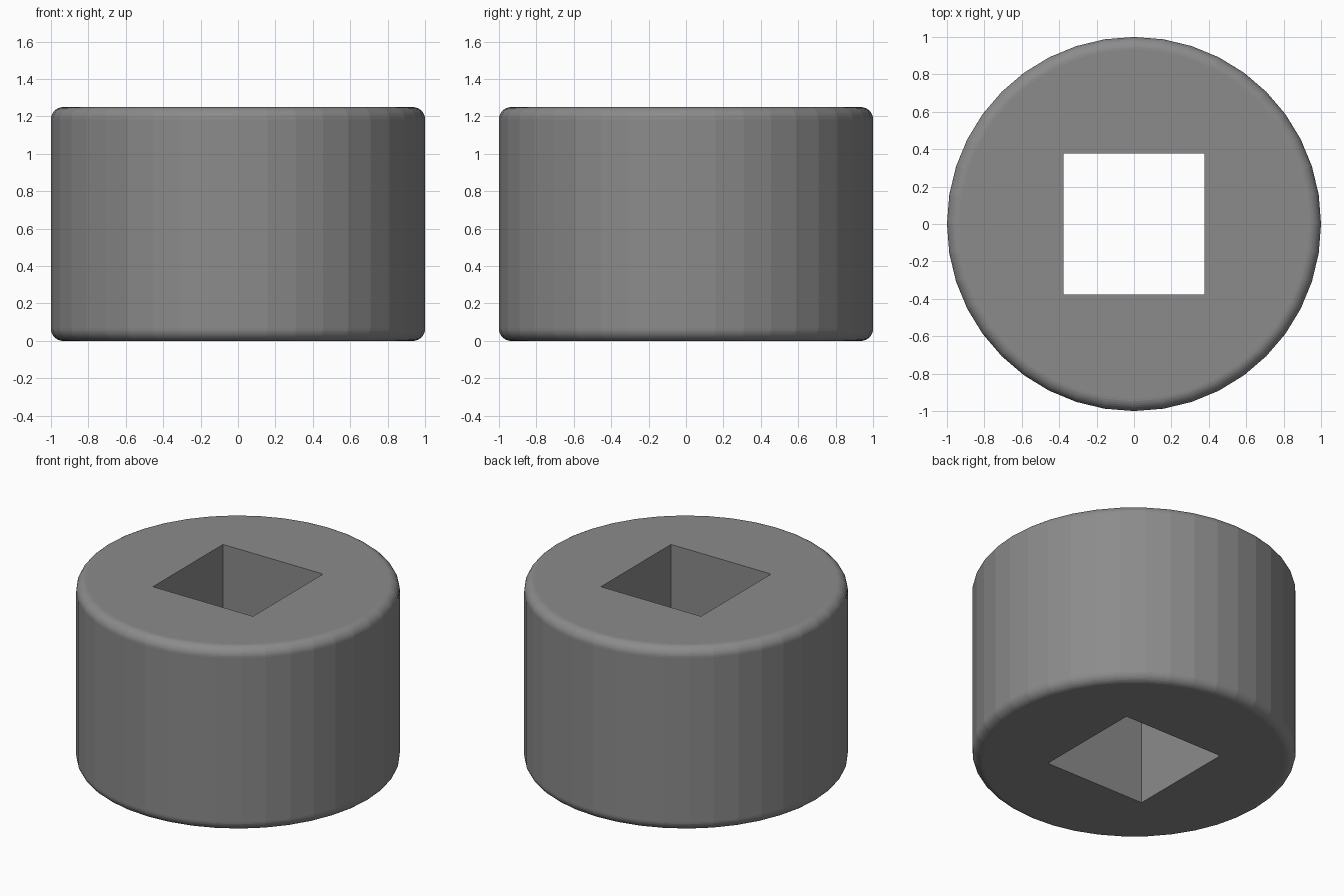
import bpy, bmesh

if "Cube" in bpy.data.objects:
    bpy.data.objects.remove(bpy.data.objects["Cube"])

SIDES, RADIUS, HEIGHT = 40, 1.0, 1.25
FILLET, HOLE = 0.065, 0.755

# Round body with filleted top and bottom rims
bpy.ops.mesh.primitive_cylinder_add(vertices=SIDES, radius=RADIUS, depth=HEIGHT,
                                    location=(0, 0, HEIGHT / 2))
body = bpy.context.object
body.name = "round_body"
bm = bmesh.new()
bm.from_mesh(body.data)
rims = [e for e in bm.edges if abs(e.verts[0].co.z - e.verts[1].co.z) < 1e-4]
bmesh.ops.bevel(bm, geom=rims, offset=FILLET, offset_type='OFFSET',
                segments=8, profile=0.5, affect='EDGES')
bm.to_mesh(body.data)
bm.free()

# Dark grey finish
dark = bpy.data.materials.new("dark_grey")
dark.diffuse_color = (0.26, 0.26, 0.26, 1)
dark.use_nodes = True
dark.node_tree.nodes["Principled BSDF"].inputs["Base Color"].default_value = dark.diffuse_color
body.data.materials.append(dark)

# Square through-hole
bpy.ops.mesh.primitive_cube_add(size=1, location=(0, 0, HEIGHT / 2))
cutter = bpy.context.object
cutter.name = "square_hole_cutter"
cutter.scale = (HOLE, HOLE, HEIGHT * 2)
cutter.hide_render = True
cutter.data.materials.append(dark)
cut = body.modifiers.new("square_hole", 'BOOLEAN')
cut.operation = 'DIFFERENCE'
cut.solver = 'EXACT'
cut.object = cutter

# Bake the cut and drop the helper
bpy.context.view_layer.update()
bpy.ops.object.select_all(action='DESELECT')
body.select_set(True)
bpy.context.view_layer.objects.active = body
bpy.ops.object.modifier_apply(modifier=cut.name)
bpy.data.objects.remove(cutter)
bpy.ops.object.shade_flat()
